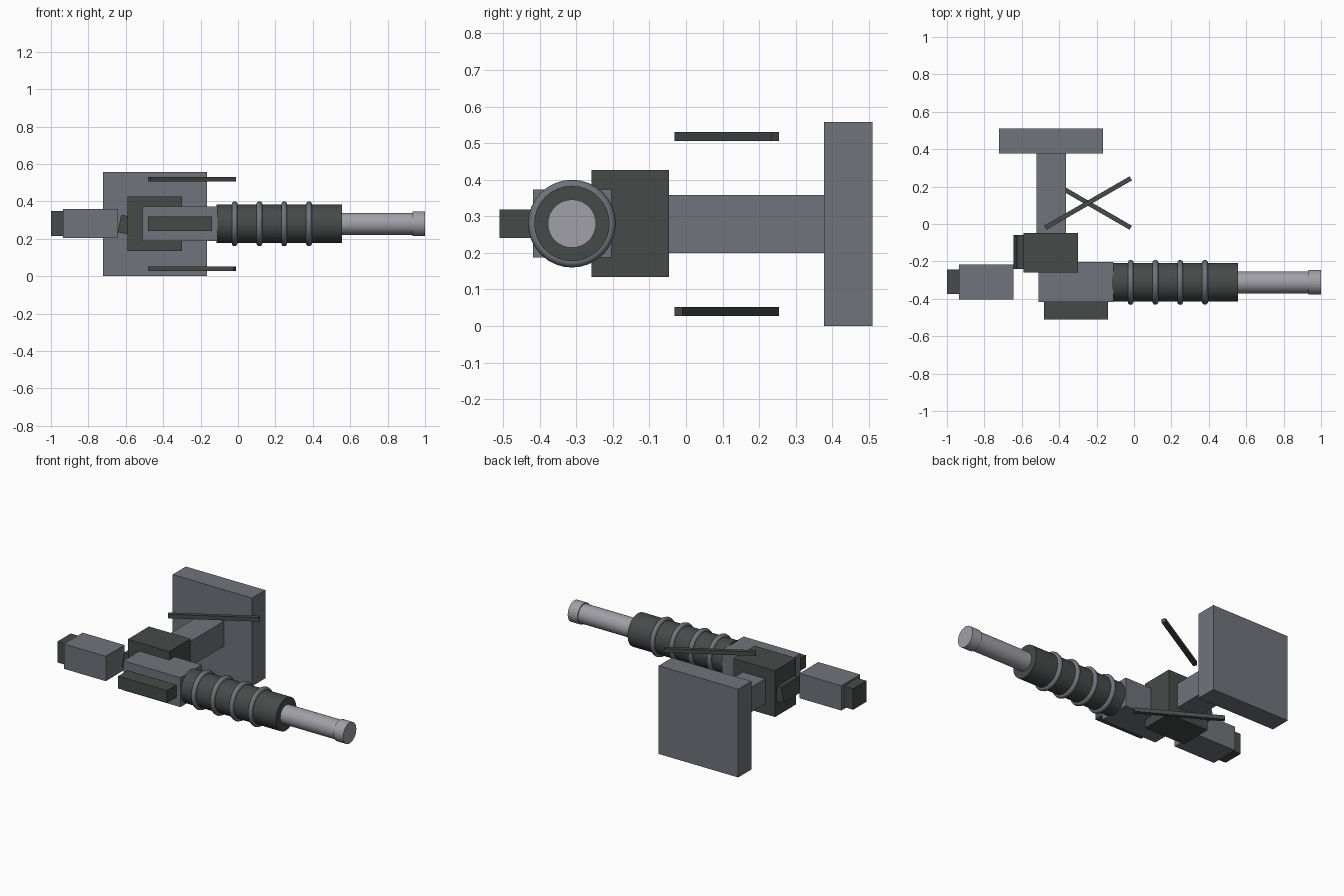
import bpy, math

if "Cube" in bpy.data.objects:
    bpy.data.objects.remove(bpy.data.objects["Cube"])


def material(name, rgb):
    m = bpy.data.materials.new(name)
    m.diffuse_color = (*rgb, 1)
    m.use_nodes = True
    m.node_tree.nodes["Principled BSDF"].inputs["Base Color"].default_value = m.diffuse_color
    return m


MID = material("steel grey", (0.165, 0.172, 0.20))
DARK = material("dark green grey", (0.060, 0.071, 0.068))
LIGHT = material("light steel", (0.35, 0.35, 0.385))

AXIS_Y, AXIS_Z = -0.312, 0.28   # barrel centre line


def finish(name, mat):
    ob = bpy.context.object
    ob.name = name
    ob.data.materials.append(mat)
    return ob


def box(name, mat, x, y, z, rot=(0, 0, 0)):
    """Box from (min, max) ranges, optionally rotated about its centre."""
    r = (x, y, z)
    bpy.ops.mesh.primitive_cube_add(size=1, location=[(a + b) / 2 for a, b in r], rotation=rot)
    ob = finish(name, mat)
    ob.scale = [b - a for a, b in r]
    return ob


def tube(name, mat, x0, x1, radius):
    bpy.ops.mesh.primitive_cylinder_add(vertices=32, radius=radius, depth=x1 - x0,
                                        location=((x0 + x1) / 2, AXIS_Y, AXIS_Z),
                                        rotation=(0, math.pi / 2, 0))
    finish(name, mat)
    bpy.ops.object.shade_smooth_by_angle(angle=math.radians(30))


# mount: wall plate, arm and pivot block
box("mount_plate", MID, (-0.722, -0.166), (0.378, 0.51), (0, 0.558))
box("mount_arm", MID, (-0.522, -0.364), (-0.06, 0.39), (0.20, 0.358))
box("pivot_block", DARK, (-0.59, -0.30), (-0.258, -0.047), (0.134, 0.427))
box("tilted_grip", DARK, (-0.635, -0.54), (-0.24, -0.06), (0.225, 0.32),
    (0, math.radians(11), 0))

# body
box("receiver", MID, (-0.51, -0.11), (-0.418, -0.204), (0.187, 0.373))
box("side_case", DARK, (-0.481, -0.139), (-0.51, -0.41), (0.241, 0.319))

# rear counterweight
box("rear_block", MID, (-0.936, -0.643), (-0.403, -0.216), (0.203, 0.36))
box("rear_cap", DARK, (-1.0, -0.93), (-0.375, -0.243), (0.215, 0.348))

# barrel group
tube("barrel_jacket", DARK, -0.115, 0.555, 0.103)
tube("barrel", LIGHT, 0.54, 0.95, 0.059)
tube("muzzle", LIGHT, 0.932, 1.0, 0.066)
for i in range(4):
    bpy.ops.mesh.primitive_torus_add(major_radius=0.104, minor_radius=0.016,
                                     major_segments=32, minor_segments=10,
                                     location=(-0.018 + 0.1325 * i, AXIS_Y, AXIS_Z),
                                     rotation=(0, math.pi / 2, 0))
    finish(f"jacket_ring_{i + 1}", MID)
    bpy.ops.object.shade_smooth_by_angle(angle=math.radians(50))

# crossed struts above and below the arm
for name, z, side in (("upper_strut", 0.518, 1), ("lower_strut", 0.040, -1)):
    box(name, DARK, (-0.246 - 0.264, -0.246 + 0.264), (0.0995, 0.1245),
        (z - 0.0125, z + 0.0125), (0, 0, side * math.radians(30)))

# apply scale; keep outward normals where ranges were given in reverse
for ob in bpy.data.objects:
    ob.scale = [abs(s) for s in ob.scale]
